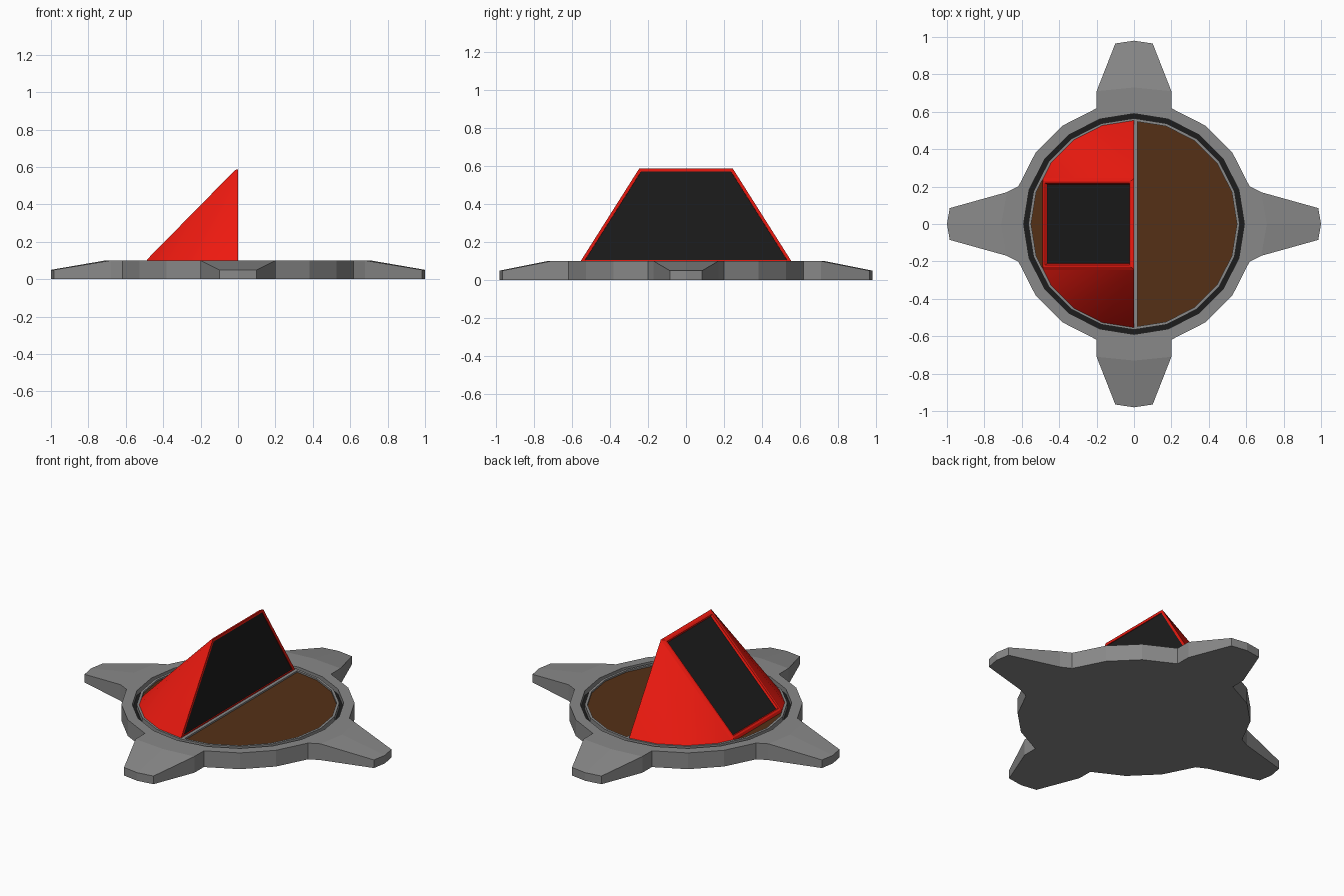
import bpy, bmesh
from math import sin, cos, radians, pi

if "Cube" in bpy.data.objects:
    bpy.data.objects.remove(bpy.data.objects["Cube"])


def material(name, rgb):
    m = bpy.data.materials.new(name)
    m.diffuse_color = (*rgb, 1)
    m.use_nodes = True
    m.node_tree.nodes["Principled BSDF"].inputs["Base Color"].default_value = m.diffuse_color
    return m


GREY = material("grey", (0.25, 0.25, 0.25))
BLACK = material("black", (0.012, 0.012, 0.012))
BROWN = material("brown", (0.09, 0.03, 0.008))
RED = material("red", (0.85, 0.01, 0.005))


def finish(bm, name, mats):
    bmesh.ops.remove_doubles(bm, verts=bm.verts, dist=0.0005)
    bmesh.ops.recalc_face_normals(bm, faces=bm.faces)
    me = bpy.data.meshes.new(name)
    bm.to_mesh(me)
    bm.free()
    for m in mats:
        me.materials.append(m)
    ob = bpy.data.objects.new(name, me)
    bpy.context.collection.objects.link(ob)
    return ob


def polar(r, deg, z):
    return (r * cos(radians(deg)), r * sin(radians(deg)), z)


def add_face(bm, pts, mat=0):
    f = bm.faces.new([bm.verts.new(p) for p in pts])
    f.material_index = mat
    return f


# Base: 20-sided turned ring with a dark groove and a brown floor
bm = bmesh.new()
profile = [(0, 0), (0.65, 0), (0.65, 0.1), (0.59, 0.1), (0.59, 0.07),
           (0.565, 0.07), (0.565, 0.1), (0.55, 0.1), (0.55, 0.09), (0, 0.09)]
for s in range(20):
    a, b = s * 18, s * 18 + 18
    for i, ((r0, z0), (r1, z1)) in enumerate(zip(profile, profile[1:])):
        if i == 1 and s % 5 in (0, 4):
            continue  # left open where an arm joins
        pts = [polar(r0, a, z0), polar(r1, a, z1), polar(r1, b, z1), polar(r0, b, z0)]
        if r0 == 0:
            pts.pop()
        if r1 == 0:
            pts.pop(2)
        add_face(bm, pts, {4: 1, 8: 2}.get(i, 0))

# Four tapering arms, built as mirrored halves: root, bend, tip
root = (polar(0.65, 0, 0)[:2], polar(0.65, 18, 0)[:2])
for k in range(4):
    if k % 2:
        rows = [root, ((0.73, 0), (0.71, 0.2)), ((0.98, 0), (0.965, 0.1))]
    else:
        rows = [root, ((0.71, 0), (0.68, 0.17)), ((1.0, 0), (0.985, 0.085))]
    c, s = cos(k * pi / 2), sin(k * pi / 2)
    for side in (1, -1):
        def place(p, z):
            x, y = p[0], p[1] * side
            return (x * c - y * s, x * s + y * c, z)
        tops = (0.1, 0.1, 0.05)
        for i in range(2):
            (m0, e0), (m1, e1) = rows[i], rows[i + 1]
            t0, t1 = tops[i], tops[i + 1]
            add_face(bm, [place(m0, t0), place(m1, t1), place(e1, t1), place(e0, t0)])
            add_face(bm, [place(m0, 0), place(m1, 0), place(e1, 0), place(e0, 0)])
            add_face(bm, [place(e0, 0), place(e1, 0), place(e1, t1), place(e0, t0)])
        m, e = rows[2]
        add_face(bm, [place(m, 0), place(e, 0), place(e, 0.05), place(m, 0.05)])
finish(bm, "base", [GREY, BLACK, BROWN])

# Straight rim across the middle of the floor
bm = bmesh.new()
bmesh.ops.create_cube(bm, size=1)
for v in bm.verts:
    v.co = (0.01 + v.co.x * 0.02, v.co.y * 1.1, 0.09 + v.co.z * 0.02)
finish(bm, "floor_rim", [GREY])

# Red hood: half-round foot rising to a straight top edge
bm = bmesh.new()
Z = 0.09
arc = [polar(0.56, a, Z) for a in (90, 108, 126, 144)] + [(-0.49, 0.245, Z)]
apex = (0, 0.245, 0.588)


def flip(p):
    return (p[0], -p[1], p[2])


for p, q in zip(arc, arc[1:]):
    add_face(bm, [apex, p, q]).smooth = True
    add_face(bm, [flip(apex), flip(q), flip(p)]).smooth = True
back = add_face(bm, [apex, arc[-1], flip(arc[-1]), flip(apex)])
front = add_face(bm, [arc[0], apex, flip(apex), flip(arc[0])])
add_face(bm, arc + [flip(p) for p in reversed(arc)])
bmesh.ops.remove_doubles(bm, verts=bm.verts, dist=0.0005)
bmesh.ops.recalc_face_normals(bm, faces=bm.faces)


def inset(face, thickness, depth):
    bmesh.ops.inset_individual(bm, faces=[face], thickness=thickness, depth=depth,
                               use_even_offset=True)


# Framed dark panels on the slope and the upright front
inset(back, 0.015, 0.008)
inset(back, 0.012, 0)
inset(back, 0.006, -0.012)
back.material_index = 1
inset(front, 0.016, 0)
inset(front, 0.001, -0.004)
front.material_index = 1
finish(bm, "hood", [RED, BLACK])
